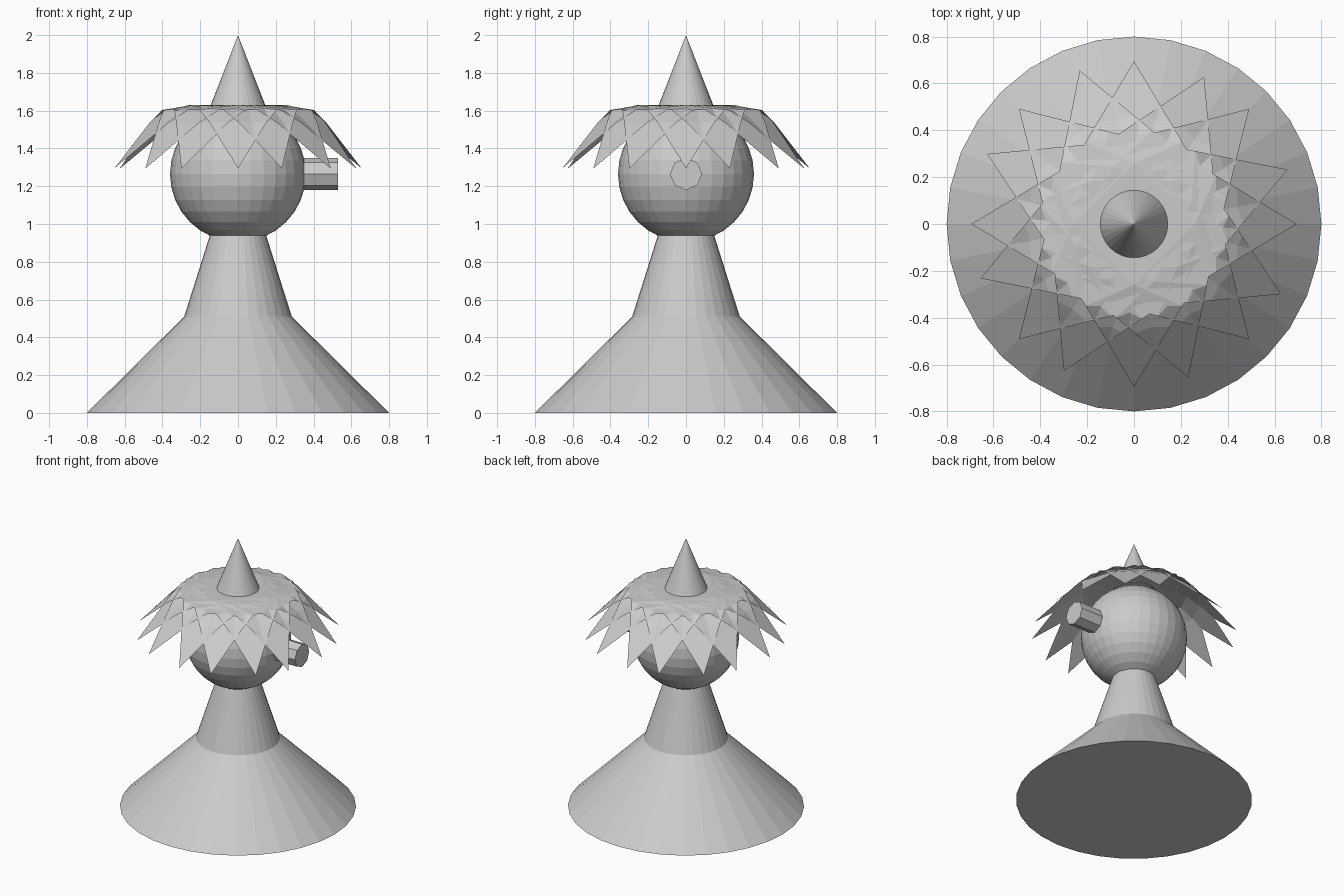
import bpy, bmesh
from math import radians, pi

if "Cube" in bpy.data.objects:
    bpy.data.objects.remove(bpy.data.objects["Cube"])


def cone(name, r1, r2, z1, z2, sides=32):
    bpy.ops.mesh.primitive_cone_add(vertices=sides, radius1=r1, radius2=r2,
                                    depth=z2 - z1, location=(0, 0, (z1 + z2) / 2))
    bpy.context.object.name = name


def star_sheet(name, angle, z_offset):
    """Thin four-pointed sheet: raised diamond, drooping notches, four bent points."""
    bm = bmesh.new()
    half, tip = 0.26, 0.695
    for k in range(4):
        start = len(bm.faces)
        new = []

        def v(x, y, z):
            vert = bm.verts.new((x, y, z + z_offset))
            new.append(vert)
            return vert

        # Quarter of the raised diamond and the sloping corner beside it
        mid = v(0, half, 1.63)
        side = v(half, 0, 1.63)
        centre = v(0, 0, 1.63)
        right = v(half, half, 1.607)
        left = v(-half, half, 1.607)
        bm.faces.new((centre, side, mid))
        bm.faces.new((mid, side, right))

        # Bent point narrowing towards its tip
        rows = []
        for y, z in ((0.35, 1.605), (0.44, 1.54)):
            w = half * (tip - y) / (tip - half)
            rows.append((v(-w, y, z), v(w, y, z)))
        end = v(0, tip, 1.295)
        (a, b), (c, d) = rows
        bm.faces.new((left, mid, a))
        bm.faces.new((mid, b, a))
        bm.faces.new((mid, right, b))
        bm.faces.new((a, b, d, c))
        bm.faces.new((c, d, end))
        from_matrix = Matrix.Rotation(k * pi / 2, 3, 'Z')
        bmesh.ops.rotate(bm, verts=new, cent=(0, 0, 0), matrix=from_matrix)
    bmesh.ops.remove_doubles(bm, verts=bm.verts, dist=0.001)
    bmesh.ops.recalc_face_normals(bm, faces=bm.faces)
    if sum(f.normal.z for f in bm.faces) < 0:
        bmesh.ops.reverse_faces(bm, faces=bm.faces)
    mesh = bpy.data.meshes.new(name)
    bm.to_mesh(mesh)
    bm.free()
    obj = bpy.data.objects.new(name, mesh)
    obj.rotation_euler.z = radians(angle)
    bpy.context.collection.objects.link(obj)


from mathutils import Matrix

# Body
cone("base_skirt", 0.80, 0.285, 0, 0.51)
cone("neck", 0.285, 0.13, 0.51, 1.0)

# Head and side spout
bpy.ops.mesh.primitive_uv_sphere_add(segments=32, ring_count=16, radius=0.36,
                                     location=(0, 0, 1.265))
bpy.context.object.name = "head"
bpy.ops.mesh.primitive_cylinder_add(vertices=8, radius=0.085, depth=0.25,
                                    location=(0.405, 0, 1.265), rotation=(0, pi / 2, 0))
bpy.context.object.name = "side_peg"

# Layered fringe of four-pointed sheets
for i, angle in enumerate((0, 19.5, 45, 64.5)):
    star_sheet(f"fringe_sheet_{i + 1}", angle, -0.001 * i)

# Pointed top
cone("top_spike", 0.148, 0, 1.62, 2.0)
